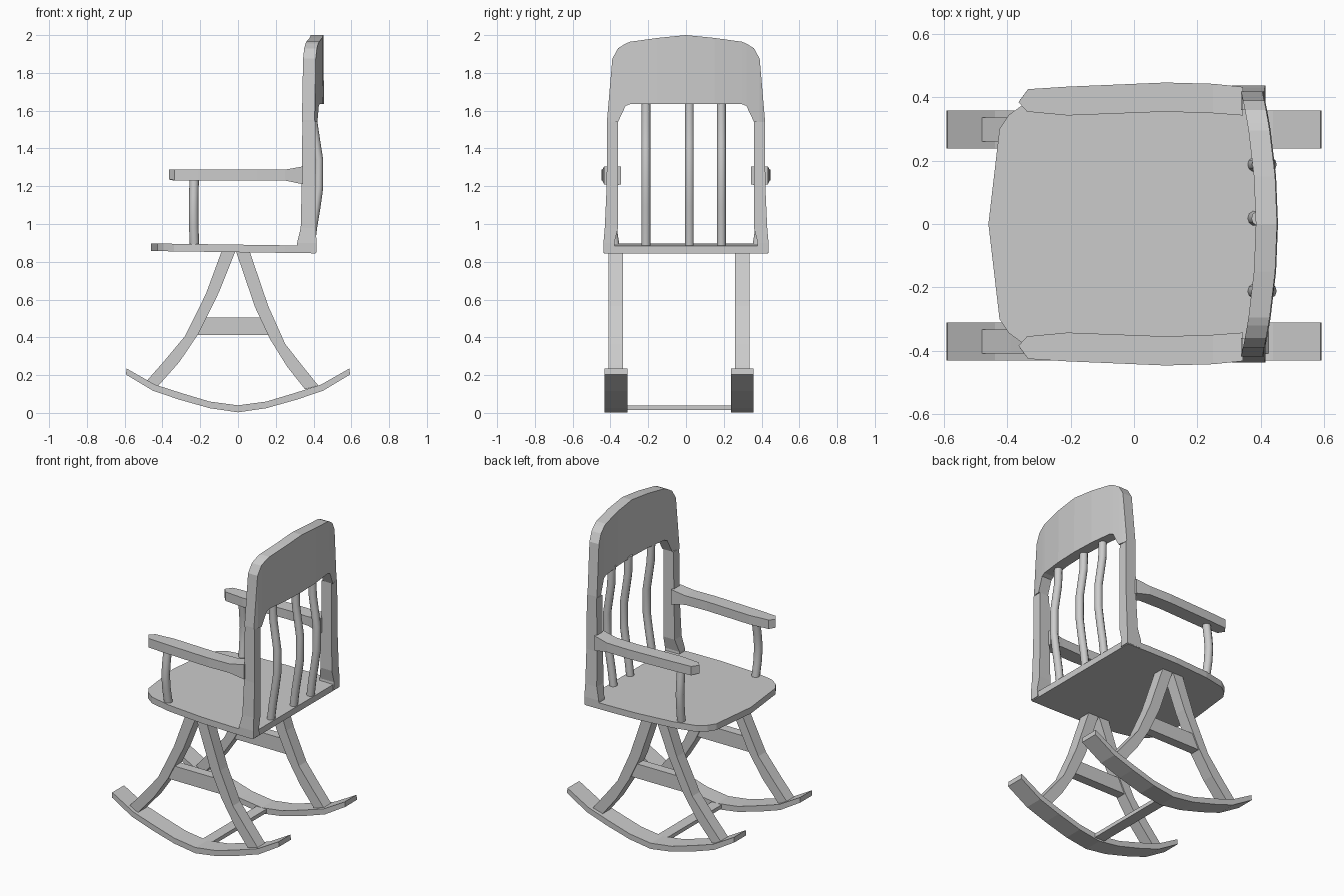
import bpy, bmesh, math

if "Cube" in bpy.data.objects:
    bpy.data.objects.remove(bpy.data.objects["Cube"])


def loft(name, rings, smooth=False):
    """Skin a list of equal-length point rings and cap both ends."""
    bm = bmesh.new()
    vs = [[bm.verts.new(p) for p in ring] for ring in rings]
    n = len(rings[0])
    for a, b in zip(vs, vs[1:]):
        for i in range(n):
            j = (i + 1) % n
            bm.faces.new((a[i], a[j], b[j], b[i]))
    bm.faces.new(vs[0])
    bm.faces.new(vs[-1])
    bmesh.ops.recalc_face_normals(bm, faces=bm.faces[:])
    me = bpy.data.meshes.new(name)
    bm.to_mesh(me)
    bm.free()
    ob = bpy.data.objects.new(name, me)
    bpy.context.collection.objects.link(ob)
    if smooth:
        bpy.ops.object.select_all(action='DESELECT')
        ob.select_set(True)
        bpy.context.view_layer.objects.active = ob
        bpy.ops.object.shade_smooth_by_angle(angle=math.radians(50))
    return ob


def strip(name, side_a, side_b, y0, y1):
    """Bar seen in the xz plane between two edge lines, extruded along y."""
    return loft(name, [[(a[0], y0, a[1]), (a[0], y1, a[1]),
                        (b[0], y1, b[1]), (b[0], y0, b[1])]
                       for a, b in zip(side_a, side_b)])


def rod(name, path, r, sides=10):
    """Upright round rod through path points."""
    return loft(name, [[(x + r * math.cos(t * math.tau / sides),
                         y + r * math.sin(t * math.tau / sides), z)
                        for t in range(sides)] for x, y, z in path], True)


def mirrored(pts):
    return [(-x, z) for x, z in pts[:0:-1]] + pts


# rockers, legs and stretchers on each side
rock_top = mirrored([(0, .04), (.15, .06), (.30, .105), (.44, .15), (.59, .235)])
rock_bot = mirrored([(0, .003), (.15, .025), (.31, .07), (.45, .117), (.593, .203)])
front_out = [(-.487, .165), (-.39, .275), (-.28, .407), (-.17, .63), (-.085, .86)]
front_in = [(-.425, .14), (-.31, .27), (-.21, .418), (-.10, .64), (-.012, .86)]
rear_out = [(.425, .145), (.34, .25), (.25, .365), (.16, .566), (.06, .86)]
rear_in = [(.355, .125), (.26, .245), (.17, .39), (.09, .56), (-.012, .86)]
for side, y in (("right", -.371), ("left", .298)):
    strip("rocker_" + side, rock_top, rock_bot, y - .06, y + .06)
    strip("front_leg_" + side, front_out, front_in, y - .038, y + .038)
    strip("rear_leg_" + side, rear_out, rear_in, y - .038, y + .038)
    strip("stretcher_" + side, [(-.20, .505), (.13, .505)],
          [(-.23, .413), (.165, .413)], y - .03, y + .03)

# cross bar joining the rockers
strip("cross_bar", [(-.035, .04), (.035, .04)], [(-.035, .016), (.035, .016)], -.33, .26)

# seat slab, slightly lower at the back
half = [(-.46, 0), (-.425, .30), (-.395, .345), (-.34, .385), (-.2, .415),
        (.05, .435), (.25, .437), (.41, .435)]
outline = half + [(x, -y) for x, y in half[:0:-1]]
loft("seat", [[(x, y, z - .014 * (x + .46)) for x, y in outline]
              for z in (.857, .897)])


# back: curved crest and two posts
def bow(y):
    return .047 * (1 - (y / .42) ** 2)


crest = [(0, 2.0, 1.635), (.15, 1.985, 1.635), (.295, 1.965, 1.635),
         (.32, 1.955, 1.625), (.36, 1.93, 1.54), (.39, 1.875, 1.54), (.418, 1.55, 1.54)]
crest = [(-y, t, b) for y, t, b in crest[:0:-1]] + crest
loft("back_crest", [[(.338 + bow(y), y, b), (.408 + bow(y), y, b),
                     (.405 + bow(y), y, t), (.338 + bow(y), y, t)]
                    for y, t, b in crest])

# z, front x, rear x, inner y, outer y
post = [(.85, .31, .415, .375, .437), (.90, .313, .415, .38, .437),
        (.98, .332, .413, .36, .43), (1.2, .337, .412, .36, .42),
        (1.54, .341, .41, .36, .418)]
arm = [(-.365, -.35, .385, .405, 1.235, 1.288), (-.338, -.335, .355, .426, 1.23, 1.288),
       (-.21, -.21, .343, .434, 1.23, 1.288), (.1, .1, .355, .447, 1.23, 1.288),
       (.25, .25, .35, .443, 1.23, 1.288), (.345, .345, .343, .433, 1.21, 1.305)]
for side, s in (("right", -1), ("left", 1)):
    loft("back_post_" + side, [[(a, s * i, z), (b, s * i, z), (b, s * o, z), (a, s * o, z)]
                               for z, a, b, i, o in post])
    # armrest flaring into the post, with its bowed support
    loft("armrest_" + side, [[(xi, s * i, b), (xo, s * o, b), (xo, s * o, t), (xi, s * i, t)]
                             for xi, xo, i, o, b, t in arm])
    rod("arm_support_" + side, [(-.23, s * .375, .88), (-.234, s * .39, .98),
                                (-.235, s * .397, 1.07), (-.234, s * .39, 1.15),
                                (-.232, s * .378, 1.24)], .025)

# bowed back spindles
for k, y in enumerate((-.212, .018, .188)):
    rod("back_spindle_%d" % (k + 1),
        [(.38, y, .86), (.395, y, .98), (.413, y, 1.09), (.427, y, 1.19),
         (.427, y, 1.34), (.413, y, 1.43), (.398, y, 1.53), (.395, y, 1.65)], .024)
